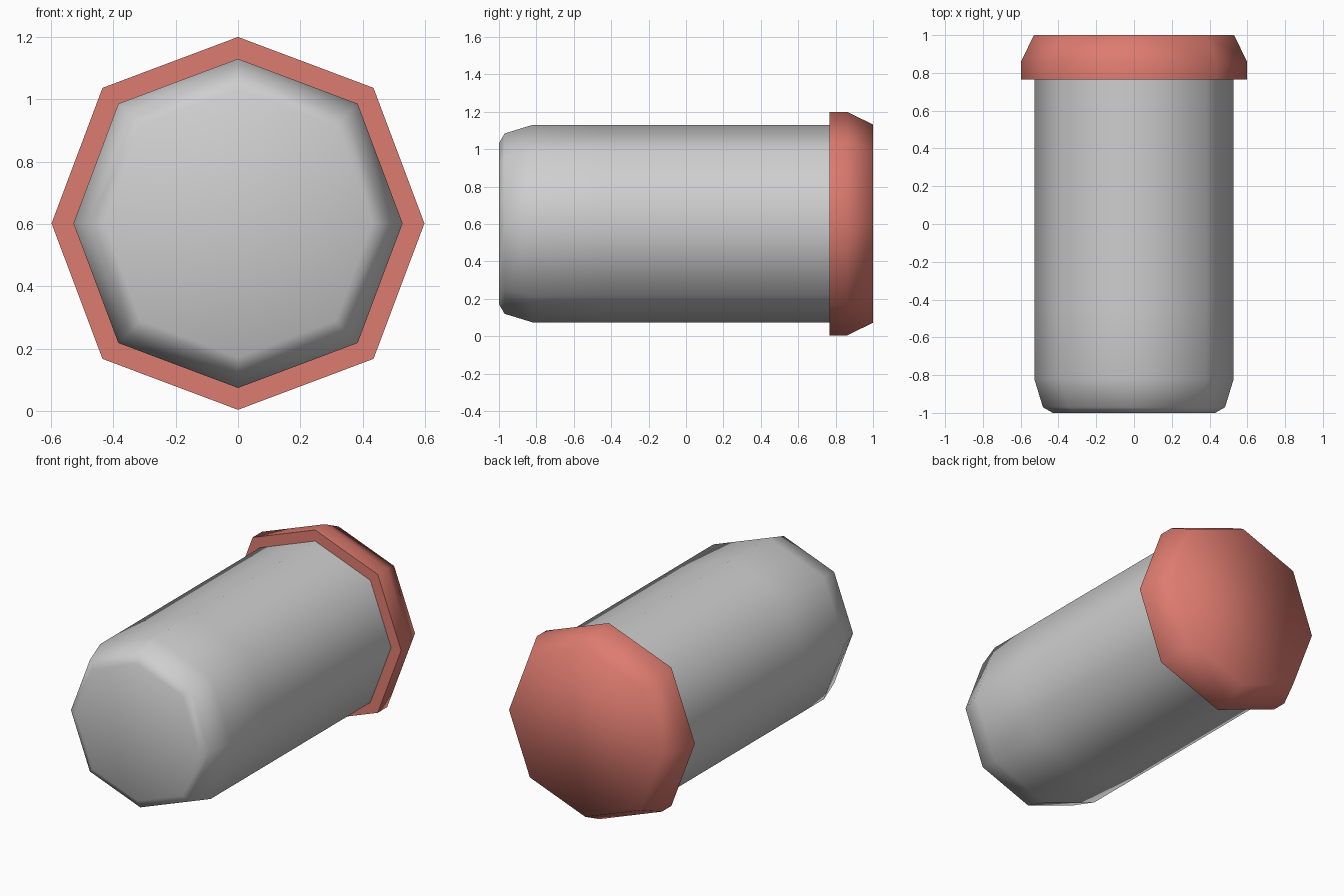
import bpy, bmesh, math

if "Cube" in bpy.data.objects:
    bpy.data.objects.remove(bpy.data.objects["Cube"])

CENTRE_Z = 0.602
SIDES = 8


def material(name, rgb):
    m = bpy.data.materials.new(name)
    m.diffuse_color = (*rgb, 1)
    m.use_nodes = True
    m.node_tree.nodes["Principled BSDF"].inputs["Base Color"].default_value = m.diffuse_color
    return m


def octagon_lathe(name, profile, mat, angle, cap_start=False, cap_end=False):
    """Octagonal rings along y; profile holds (y, radius on the axes)."""
    bm = bmesh.new()
    rings = []
    for y, r in profile:
        ring = []
        for i in range(SIDES):
            a = 2 * math.pi * i / SIDES
            # the diagonal corners sit slightly further out
            rad = r * (1.028 if i % 2 else 1.0)
            ring.append(bm.verts.new((rad * math.cos(a), y, CENTRE_Z + rad * math.sin(a))))
        rings.append(ring)
    for a, b in zip(rings, rings[1:]):
        for i in range(SIDES):
            j = (i + 1) % SIDES
            bm.faces.new((a[i], b[i], b[j], a[j]))
    if cap_start:
        bm.faces.new(rings[0])
    if cap_end:
        bm.faces.new(list(reversed(rings[-1])))
    bmesh.ops.recalc_face_normals(bm, faces=bm.faces)
    me = bpy.data.meshes.new(name)
    bm.to_mesh(me)
    bm.free()
    me.materials.append(mat)
    ob = bpy.data.objects.new(name, me)
    bpy.context.collection.objects.link(ob)
    bpy.ops.object.select_all(action='DESELECT')
    ob.select_set(True)
    bpy.context.view_layer.objects.active = ob
    bpy.ops.object.shade_smooth_by_angle(angle=math.radians(angle))
    return ob


grey = material("light grey", (0.62, 0.62, 0.62))
red = material("soft red", (0.73, 0.2, 0.16))

# Barrel with a chamfered closed front
octagon_lathe("barrel", [(-1.0, 0.43), (-0.97, 0.482), (-0.82, 0.528),
                         (-0.45, 0.528), (0.79, 0.528)], grey, 80, cap_start=True)

# Wider cap closing the back, with a flat rim facing forward
octagon_lathe("end_cap", [(0.766, 0.51), (0.766, 0.598), (0.86, 0.598),
                          (1.0, 0.53)], red, 80, cap_end=True)
